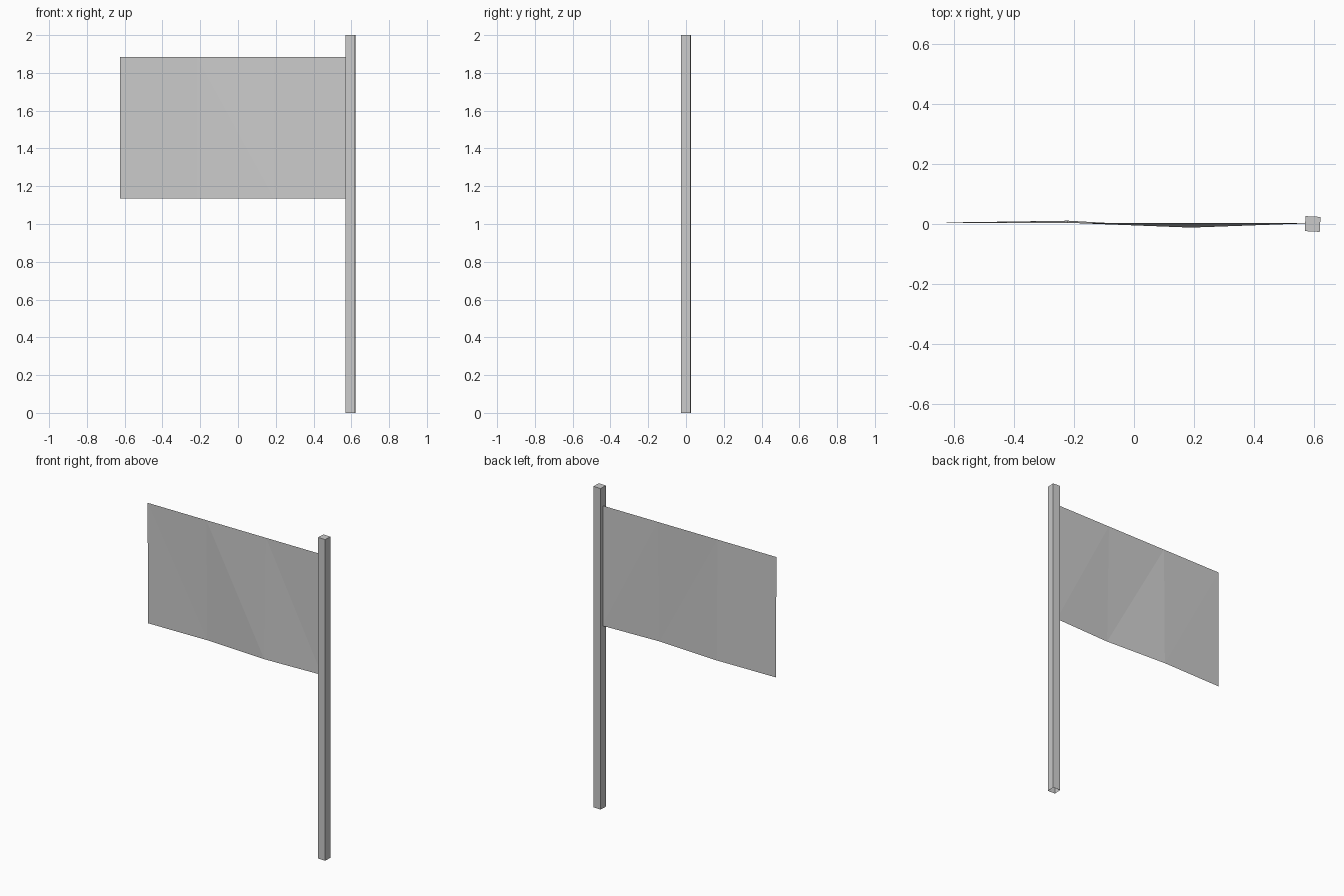
import bpy
import bmesh
from math import radians
from mathutils import Matrix

cube = bpy.data.objects.get("Cube")
if cube:
    bpy.data.objects.remove(cube, do_unlink=True)

# One plain grey for the whole model
grey = bpy.data.materials.new("plain_grey")
grey.use_nodes = True
grey.diffuse_color = (0.6, 0.6, 0.6, 1)
grey.node_tree.nodes["Principled BSDF"].inputs["Base Color"].default_value = (0.6, 0.6, 0.6, 1)


def add_object(name, bm):
    mesh = bpy.data.meshes.new(name)
    bm.to_mesh(mesh)
    bm.free()
    mesh.materials.append(grey)
    obj = bpy.data.objects.new(name, mesh)
    bpy.context.collection.objects.link(obj)
    return obj


# Square pole, slightly turned, open underneath
bm = bmesh.new()
bmesh.ops.create_cube(bm, size=1, matrix=Matrix.Diagonal((0.05, 0.05, 2, 1)))
bm.normal_update()
bmesh.ops.delete(bm, geom=[f for f in bm.faces if f.normal.z < -0.5], context="FACES_ONLY")
pole = add_object("pole", bm)
pole.location = (0.595, 0, 1)
pole.rotation_euler.z = radians(-3)

# Thin flag: straight top edge, gently waving bottom edge, triangulated facets
top_z, bottom_z = 1.885, 1.135
columns = [(-0.625, 0.005), (-0.22, 0.011), (0.19, -0.012), (0.575, 0.002)]
bm = bmesh.new()
rows = [(bm.verts.new((x, 0.004, top_z)), bm.verts.new((x, y, bottom_z))) for x, y in columns]
for (top_a, low_a), (top_b, low_b) in zip(rows, rows[1:]):
    bm.faces.new((top_a, low_a, low_b))
    bm.faces.new((top_a, low_b, top_b))
add_object("flag", bm)
